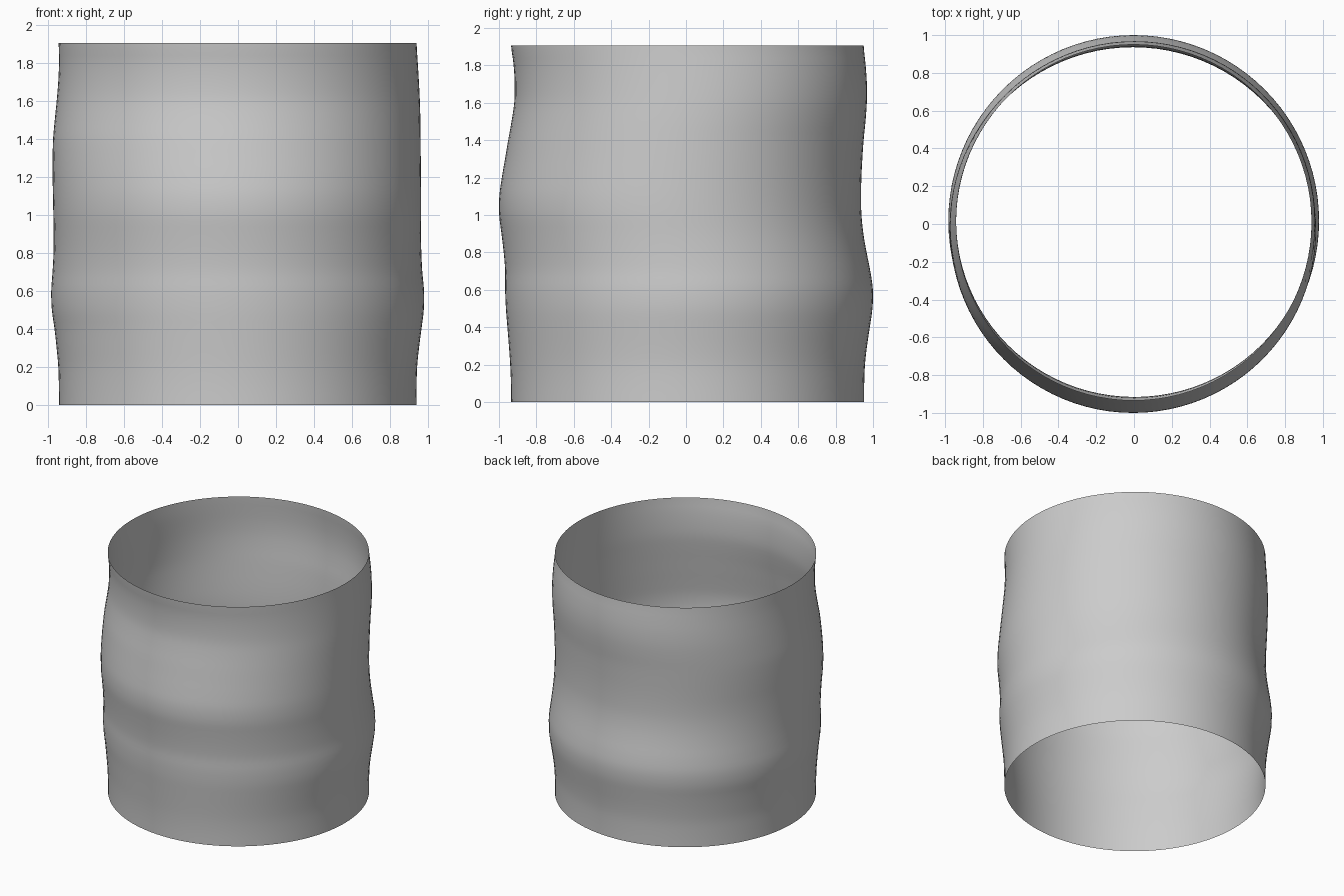
import bpy, bmesh, math

if "Cube" in bpy.data.objects:
    bpy.data.objects.remove(bpy.data.objects["Cube"])

HEIGHT = 1.905
SIDES = 96
RINGS = 58

# Silhouette distances from the axis at equal height steps, bottom to top
left = [.942, .943, .946, .955, .966, .98, .983, .976, .971, .970,
        .972, .974, .976, .976, .973, .964, .954, .946, .942, .944]
right = [.940, .940, .943, .953, .966, .978, .979, .970, .965, .963,
         .964, .964, .963, .962, .961, .960, .957, .952, .946, .940]
front = [.935, .936, .940, .947, .955, .963, .967, .967, .975, .987,
         .999, .998, .984, .967, .950, .932, .918, .916, .922, .935]
back = [.952, .953, .957, .968, .983, .997, .999, .985, .965, .948,
        .938, .936, .938, .943, .950, .960, .967, .967, .960, .950]


def smooth_value(values, t):
    """Catmull-Rom interpolation, t from 0 to 1."""
    last = len(values) - 1
    i = min(int(t * last), last - 1)
    u = t * last - i
    p0, p1, p2, p3 = (values[max(0, min(last, i + k))] for k in (-1, 0, 1, 2))
    return p1 + 0.5 * u * (p2 - p0 + u * (2*p0 - 5*p1 + 4*p2 - p3
                                          + u * (3*(p1 - p2) + p3 - p0)))


# Open, wavy sleeve: stacked rings whose centre and size drift with height
bm = bmesh.new()
rings = []
for r in range(RINGS):
    t = r / (RINGS - 1)
    l, ri, f, b = (smooth_value(v, t) for v in (left, right, front, back))
    ring = []
    for s in range(SIDES):
        a = 2 * math.pi * s / SIDES
        ring.append(bm.verts.new(((ri - l) / 2 + (ri + l) / 2 * math.cos(a),
                                  (b - f) / 2 + (b + f) / 2 * math.sin(a),
                                  HEIGHT * t)))
    rings.append(ring)
for low, high in zip(rings, rings[1:]):
    for s in range(SIDES):
        n = (s + 1) % SIDES
        bm.faces.new((low[s], low[n], high[n], high[s]))

mesh = bpy.data.meshes.new("wavy_sleeve")
bm.to_mesh(mesh)
bm.free()
sleeve = bpy.data.objects.new("wavy_sleeve", mesh)
bpy.context.collection.objects.link(sleeve)
bpy.context.view_layer.objects.active = sleeve
sleeve.select_set(True)
bpy.ops.object.shade_smooth_by_angle()
